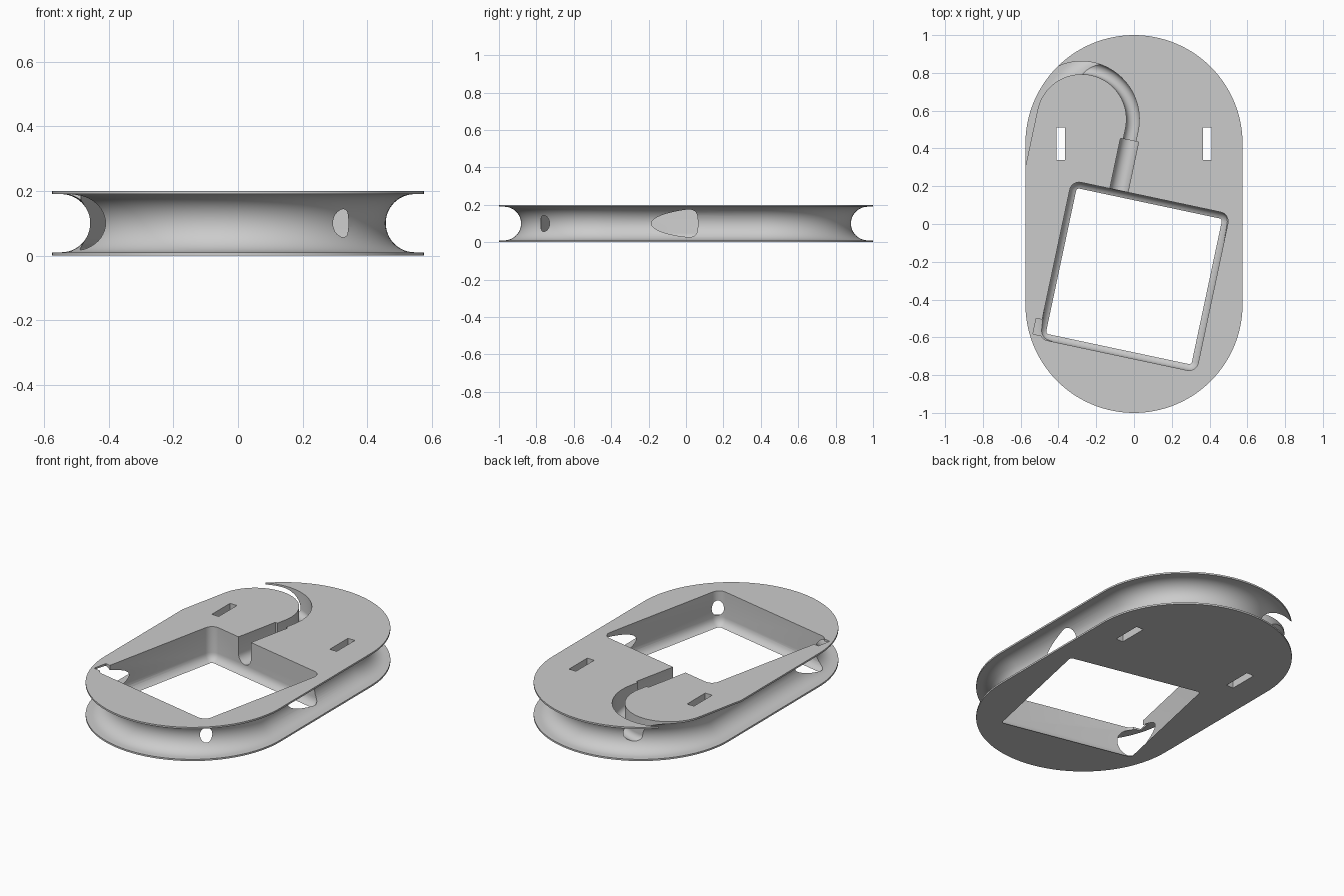
import bpy, bmesh
from math import sin, cos, pi, radians
from mathutils import Vector

cube = bpy.data.objects.get("Cube")
if cube:
    bpy.data.objects.remove(cube)

HEIGHT = 0.2
MID = HEIGHT / 2
TILT = radians(-12)
U = Vector((cos(TILT), sin(TILT), 0))      # tilted pocket axes
V = Vector((-sin(TILT), cos(TILT), 0))
POCKET = Vector((0, -0.277, 0))


def rounded_outline(half_x, half_y, radius, steps):
    """Rounded rectangle, anticlockwise; a stadium when radius equals half_x."""
    points = []
    for quarter in range(4):
        sx = 1 if quarter in (0, 3) else -1
        sy = 1 if quarter < 2 else -1
        for i in range(steps + 1):
            a = (quarter + i / steps) * pi / 2
            points.append((sx * (half_x - radius) + radius * cos(a),
                           sy * (half_y - radius) + radius * sin(a)))
    return points


def skin(name, rings):
    """Closed solid through a stack of equal rings, capped at both ends."""
    bm = bmesh.new()
    loops = [[bm.verts.new(p) for p in ring] for ring in rings]
    count = len(loops[0])
    for low, high in zip(loops, loops[1:]):
        for i in range(count):
            j = (i + 1) % count
            bm.faces.new((low[i], low[j], high[j], high[i]))
    bm.faces.new(loops[0][::-1])
    bm.faces.new(loops[-1])
    bmesh.ops.remove_doubles(bm, verts=bm.verts, dist=1e-5)
    bmesh.ops.recalc_face_normals(bm, faces=bm.faces)
    mesh = bpy.data.meshes.new(name)
    bm.to_mesh(mesh)
    bm.free()
    obj = bpy.data.objects.new(name, mesh)
    bpy.context.collection.objects.link(obj)
    return obj


def tilted(u, v, z):
    return POCKET + U * u + V * v + Vector((0, 0, z))


def box(name, x0, x1, y0, y1, z0, z1, place=lambda x, y, z: Vector((x, y, z))):
    corners = [(x0, y0), (x1, y0), (x1, y1), (x0, y1)]
    return skin(name, [[place(x, y, z) for x, y in corners] for z in (z0, z1)])


def channel(name, stations, radius):
    """Round-bottomed, open-topped trench along (base point, side normal) stations."""
    section = [(radius * cos(pi + pi * i / 16), MID + radius * sin(pi + pi * i / 16))
               for i in range(17)]
    section += [(radius, HEIGHT + 0.1), (-radius, HEIGHT + 0.1)]
    return skin(name, [[base + side * s + Vector((0, 0, z)) for s, z in section]
                       for base, side in stations])


# Spool body: stadium with two thin flanges and a half-round winding groove
GROOVE_R, GROOVE_IN = 0.09, 0.028
profile = [(0, 0), (0, MID - GROOVE_R)]
for i in range(25):
    a = -pi / 2 + pi * i / 24
    profile.append((GROOVE_IN + GROOVE_R * cos(a), MID + GROOVE_R * sin(a)))
profile += [(0, MID + GROOVE_R), (0, HEIGHT)]
body = skin("spool_body", [
    [(x, y, z) for x, y in rounded_outline(0.575 - d, 1 - d, 0.575 - d, 28)]
    for d, z in profile])

cutters = []

# Tilted square pocket with a filleted lower edge, open at the bottom
FILLET = 0.05
levels = [(FILLET * (1 - cos(radians(a))), 0.047 - FILLET * sin(radians(a)))
          for a in range(75, -1, -15)] + [(0, HEIGHT + 0.1)]
cutters.append(skin("pocket_cutter", [
    [tilted(x, y, z) for x, y in
     rounded_outline(0.428 - t, 0.428 - t, FILLET - t, 8)] for t, z in levels]))

# Wide cable entry from the pocket
cutters.append(channel("cable_entry_cutter",
                       [(tilted(-0.173, v, 0), U) for v in (0.3, 0.7)], 0.049))

# Narrow cable channel: half-turn that runs out into the groove
turn = Vector((-0.278, 0.555, 0))
stations = []
for i in range(41):
    a = TILT + pi * i / 40
    side = Vector((cos(a), sin(a), 0))
    stations.append((turn + side * 0.272, side))
stations.insert(0, (stations[0][0] - V * 0.08, U))
stations.append((stations[-1][0] - V * 0.6, -U))
cutters.append(channel("cable_channel_cutter", stations, 0.034))

# Strap slots through both flanges
for label, sign in (("left", 1), ("right", -1)):
    x = sign * 0.387
    cutters.append(box(label + "_slot_cutter", x - 0.023, x + 0.023,
                       0.34, 0.51, -0.1, HEIGHT + 0.1))

# Small notch at the pocket corner
cutters.append(box("notch_cutter", -0.46, -0.4, -0.41, -0.325,
                   MID, HEIGHT + 0.1, tilted))

# Apply the cuts
bpy.context.view_layer.objects.active = body
for cutter in cutters:
    cutter.hide_render = True
    mod = body.modifiers.new("cut", "BOOLEAN")
    mod.operation = "DIFFERENCE"
    mod.solver = "EXACT"
    mod.object = cutter
    bpy.ops.object.modifier_apply(modifier=mod.name)
    bpy.data.objects.remove(cutter)

# Plain grey plastic
grey = bpy.data.materials.new("light_grey_plastic")
grey.use_nodes = True
colour = (0.6, 0.6, 0.6, 1)
grey.diffuse_color = colour
grey.node_tree.nodes["Principled BSDF"].inputs["Base Color"].default_value = colour
body.data.materials.clear()
body.data.materials.append(grey)

bpy.ops.object.select_all(action="DESELECT")
body.select_set(True)
bpy.ops.object.shade_smooth_by_angle(angle=radians(30))
